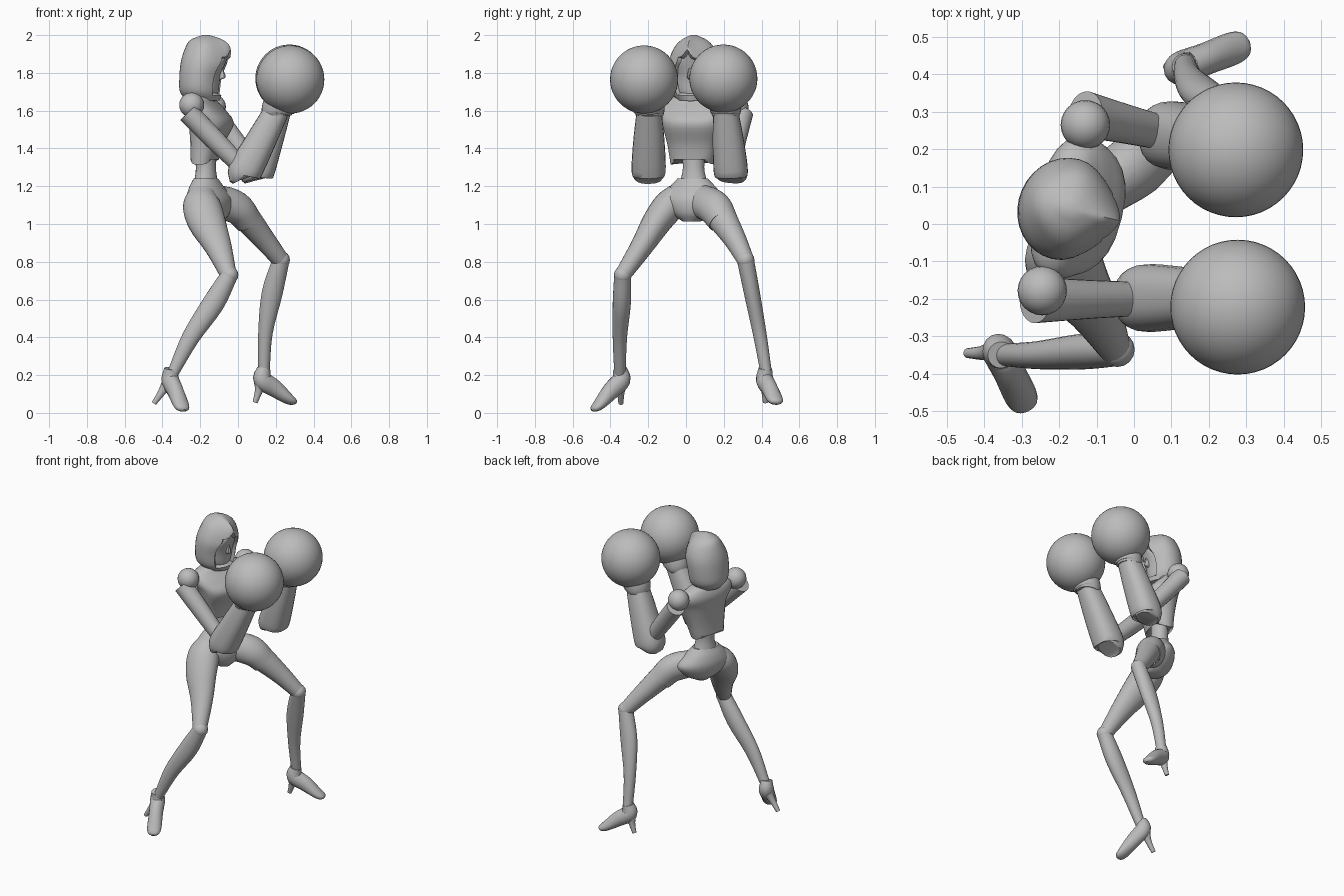
import bpy, bmesh, math
from mathutils import Vector

if "Cube" in bpy.data.objects:
    bpy.data.objects.remove(bpy.data.objects["Cube"], do_unlink=True)

grey = bpy.data.materials.new("matte grey")
grey.use_nodes = True
grey.diffuse_color = (0.5, 0.5, 0.5, 1)
grey.node_tree.nodes["Principled BSDF"].inputs["Base Color"].default_value = (0.5, 0.5, 0.5, 1)

UP = Vector((0, 0, 1))


def facing(degrees):
    a = math.radians(degrees)
    return Vector((math.cos(a), math.sin(a), 0))


def finish(obj, angle=40):
    obj.data.materials.append(grey)
    bpy.ops.object.select_all(action="DESELECT")
    obj.select_set(True)
    bpy.context.view_layer.objects.active = obj
    bpy.ops.object.shade_smooth_by_angle(angle=math.radians(angle))
    return obj


def smooth_path(stations, steps):
    """Catmull-Rom through stations (x, y, z, radius_a, radius_b)."""
    pts = [Vector(s) for s in stations]
    pts = [2 * pts[0] - pts[1]] + pts + [2 * pts[-1] - pts[-2]]
    out = []
    for i in range(1, len(pts) - 2):
        p, q, r, s = pts[i - 1:i + 3]
        for k in range(steps):
            t = k / steps
            out.append(0.5 * (2 * q + (r - p) * t + (2 * p - 5 * q + 4 * r - s) * t ** 2
                              + (3 * q - p - 3 * r + s) * t ** 3))
    return out + [pts[-2]]


def loft(name, stations, front=facing(0), level=False, power=2, sides=24, steps=4, edit=None):
    """Skin elliptical rings along a path; level keeps the rings horizontal."""
    path = smooth_path(stations, steps)
    bm = bmesh.new()
    rings = []
    for i, p in enumerate(path):
        c = Vector(p[:3])
        ahead, behind = path[min(i + 1, len(path) - 1)], path[max(i - 1, 0)]
        t = UP if level else (Vector(ahead[:3]) - Vector(behind[:3])).normalized()
        a = (front - t * front.dot(t)).normalized()
        b = t.cross(a)
        ring = []
        for k in range(sides):
            w = 2 * math.pi * k / sides
            u, v = math.cos(w), math.sin(w)
            u = math.copysign(abs(u) ** (2 / power), u)
            v = math.copysign(abs(v) ** (2 / power), v)
            ring.append(bm.verts.new(c + a * u * p[3] + b * v * p[4]))
        rings.append(ring)
    for lo, hi in zip(rings, rings[1:]):
        for k in range(sides):
            j = (k + 1) % sides
            bm.faces.new((lo[k], lo[j], hi[j], hi[k]))
    bm.faces.new(rings[0][::-1])
    bm.faces.new(rings[-1])
    bmesh.ops.recalc_face_normals(bm, faces=bm.faces)
    if edit:
        edit(bm)
    mesh = bpy.data.meshes.new(name)
    bm.to_mesh(mesh)
    bm.free()
    obj = bpy.data.objects.new(name, mesh)
    bpy.context.collection.objects.link(obj)
    return finish(obj)


def ball(name, centre, radius, segments=24):
    bpy.ops.mesh.primitive_uv_sphere_add(segments=segments, ring_count=segments // 2,
                                         radius=radius, location=centre)
    obj = bpy.context.object
    obj.name = name
    return finish(obj)


# Hood, egg-shaped from above, with a peaked face opening sunk into its front
head_front = facing(-14)
head_side = UP.cross(head_front)
HOOD_SIDES = 32


def sink_face(bm):
    bm.faces.index_update()
    columns = (0, 1, 2, 3, 28, 29, 30, 31)
    opening = [f for f in bm.faces if len(f.verts) == 4 and f.index % HOOD_SIDES in columns
               and 1.68 < f.calc_center_median().z < 1.935]
    for v in bm.verts:
        out = v.co - Vector((-0.18, 0.04, v.co.z))
        forward = min(1, max(0, out.dot(head_front) / 0.14)) ** 2
        lateral = out.dot(head_side)
        high = min(1, max(0, (v.co.z - 1.78) / 0.14))
        v.co -= head_side * lateral * 0.3 * forward
        v.co.z -= abs(lateral) * 1.1 * forward * high
    bmesh.ops.inset_region(bm, faces=opening, thickness=0.005, depth=0)
    bmesh.ops.inset_region(bm, faces=opening, thickness=0.006, depth=-0.02)


loft("hood", [(-0.185, 0.04, 1.655, 0.09, 0.085), (-0.195, 0.04, 1.7, 0.112, 0.122),
              (-0.192, 0.04, 1.77, 0.118, 0.135), (-0.175, 0.04, 1.86, 0.127, 0.135),
              (-0.157, 0.04, 1.935, 0.122, 0.107), (-0.162, 0.04, 1.975, 0.09, 0.068),
              (-0.17, 0.04, 2.0, 0.02, 0.015)],
     head_front, level=True, sides=HOOD_SIDES, edit=sink_face)
loft("nose", [(-0.09, 0.02, 1.83, 0.008, 0.006), (-0.085, 0.02, 1.78, 0.02, 0.014),
              (-0.095, 0.02, 1.765, 0.008, 0.006)], head_front, level=True, sides=8)
loft("neck", [(-0.18, 0.04, 1.58, 0.06, 0.07), (-0.175, 0.04, 1.7, 0.05, 0.05)], level=True)

# Torso tapering from broad shoulders, with a chevron hem
chest_front = facing(-14)


def chevron(bm):
    for v in bm.verts:
        side = abs((v.co - Vector((-0.18, 0.035, 0))).dot(UP.cross(chest_front)))
        if v.co.z < 1.325:
            v.co.z += 0.075 * max(0, 1 - side / 0.11)


loft("torso", [(-0.18, 0.03, 1.315, 0.065, 0.113), (-0.165, 0.035, 1.42, 0.08, 0.135),
               (-0.142, 0.04, 1.53, 0.112, 0.168), (-0.17, 0.045, 1.6, 0.095, 0.192),
               (-0.188, 0.045, 1.65, 0.065, 0.165), (-0.185, 0.045, 1.685, 0.045, 0.07)],
     chest_front, level=True, power=2.4, edit=chevron)

# Waist and pelvis
hip_front = facing(-25)
loft("waist", [(-0.175, 0.04, 1.42, 0.058, 0.07), (-0.17, 0.04, 1.3, 0.052, 0.058),
               (-0.17, 0.04, 1.22, 0.06, 0.075)], hip_front, level=True)
loft("pelvis", [(-0.13, 0.03, 1.012, 0.05, 0.045), (-0.14, 0.035, 1.06, 0.092, 0.125),
                (-0.15, 0.035, 1.13, 0.105, 0.18), (-0.165, 0.035, 1.19, 0.085, 0.135),
                (-0.17, 0.035, 1.24, 0.06, 0.085)], hip_front, level=True)

# Legs
thighs = {
    "right": [(-0.19, -0.04, 1.165, 0.07, 0.06), (-0.192, -0.088, 1.1, 0.1, 0.083),
              (-0.165, -0.155, 1.01, 0.1, 0.077), (-0.105, -0.235, 0.88, 0.072, 0.06),
              (-0.05, -0.335, 0.73, 0.043, 0.043)],
    "left": [(-0.1, 0.085, 1.12, 0.07, 0.085), (-0.005, 0.15, 1.085, 0.078, 0.088),
             (0.125, 0.25, 0.935, 0.06, 0.062), (0.225, 0.315, 0.81, 0.045, 0.045)]}
shins = {
    "right": [(-0.045, -0.335, 0.73, 0.045, 0.045), (-0.13, -0.34, 0.58, 0.058, 0.048),
              (-0.25, -0.35, 0.4, 0.047, 0.038), (-0.345, -0.35, 0.21, 0.03, 0.03)],
    "left": [(0.228, 0.315, 0.81, 0.045, 0.045), (0.18, 0.35, 0.63, 0.055, 0.042),
             (0.145, 0.39, 0.42, 0.038, 0.036), (0.137, 0.425, 0.21, 0.03, 0.03)]}
for side in ("right", "left"):
    loft(side + "_thigh", thighs[side])
    loft(side + "_shin", shins[side])
    ball(side + "_knee", shins[side][0][:3], 0.047, 16)

# Leg of the briefs on the raised thigh
hip, top, middle = (Vector(s) + Vector((0, 0, 0, 0.004, 0.004)) for s in thighs["left"][:3])
loft("left_brief_leg", [hip, top, top.lerp(middle, 0.45)])


# Heeled shoes, built from ankle, toe and heel tip
def shoe(side, ankle, toe, heel):
    ankle, toe, heel = Vector(ankle), Vector(toe), Vector(heel)
    run = toe - ankle
    forward = Vector((run.x, run.y, 0)).normalized()
    back = ankle - forward * 0.008 - UP * 0.06
    rings = [(ankle, 0.036, 0.036), (back, 0.05, 0.046), (back.lerp(toe, 0.35), 0.047, 0.043),
             (back.lerp(toe, 0.75) - UP * 0.005, 0.031, 0.044),
             (back.lerp(toe, 0.94), 0.019, 0.034), (toe, 0.008, 0.012)]
    loft(side + "_shoe", [(*c, ra, rb) for c, ra, rb in rings], forward + UP * 0.5, sides=16)
    loft(side + "_heel", [(*(back - forward * 0.01), 0.036, 0.032),
                          (*back.lerp(heel, 0.5), 0.021, 0.02), (*heel, 0.013, 0.013)], sides=12)


shoe("right", (-0.355, -0.35, 0.235), (-0.285, -0.495, 0.012), (-0.445, -0.345, 0.05))
shoe("left", (0.137, 0.42, 0.235), (0.305, 0.485, 0.052), (0.09, 0.42, 0.055))

# Arms with ball shoulders, flared cuffs and round gloves
arms = {
    "right": dict(shoulder=(-0.245, -0.178, 1.63), sleeve=(-0.265, -0.203, 1.59),
                  elbow=(0.02, -0.2, 1.3), cuff=(0.035, -0.198, 1.275),
                  wrist=(0.205, -0.195, 1.6), glove=(0.277, -0.222, 1.765)),
    "left": dict(shoulder=(-0.13, 0.265, 1.62), sleeve=(-0.13, 0.293, 1.585),
                 elbow=(0.09, 0.24, 1.3), cuff=(0.1, 0.238, 1.27),
                 wrist=(0.215, 0.21, 1.6), glove=(0.272, 0.198, 1.77))}
for side, arm in arms.items():
    p = {k: Vector(v) for k, v in arm.items()}
    ball(side + "_shoulder", p["shoulder"], 0.066)
    loft(side + "_upper_arm", [(*p["sleeve"], 0.057, 0.062),
                               (*p["sleeve"].lerp(p["elbow"], 0.5), 0.054, 0.052),
                               (*p["elbow"], 0.045, 0.045)])
    mid = p["cuff"].lerp(p["wrist"], 0.5)
    loft(side + "_cuff", [(*(p["cuff"] - UP * 0.035), 0.06, 0.065), (*p["cuff"], 0.09, 0.09),
                          (*mid, 0.08, 0.083), (*p["wrist"], 0.066, 0.066)], power=2.4)
    loft(side + "_wrist_band", [(*(p["wrist"] - UP * 0.03), 0.068, 0.07),
                                (*p["wrist"], 0.082, 0.082),
                                (*p["wrist"].lerp(p["glove"], 0.4), 0.09, 0.09)])
    ball(side + "_glove", p["glove"], 0.18, 48)
